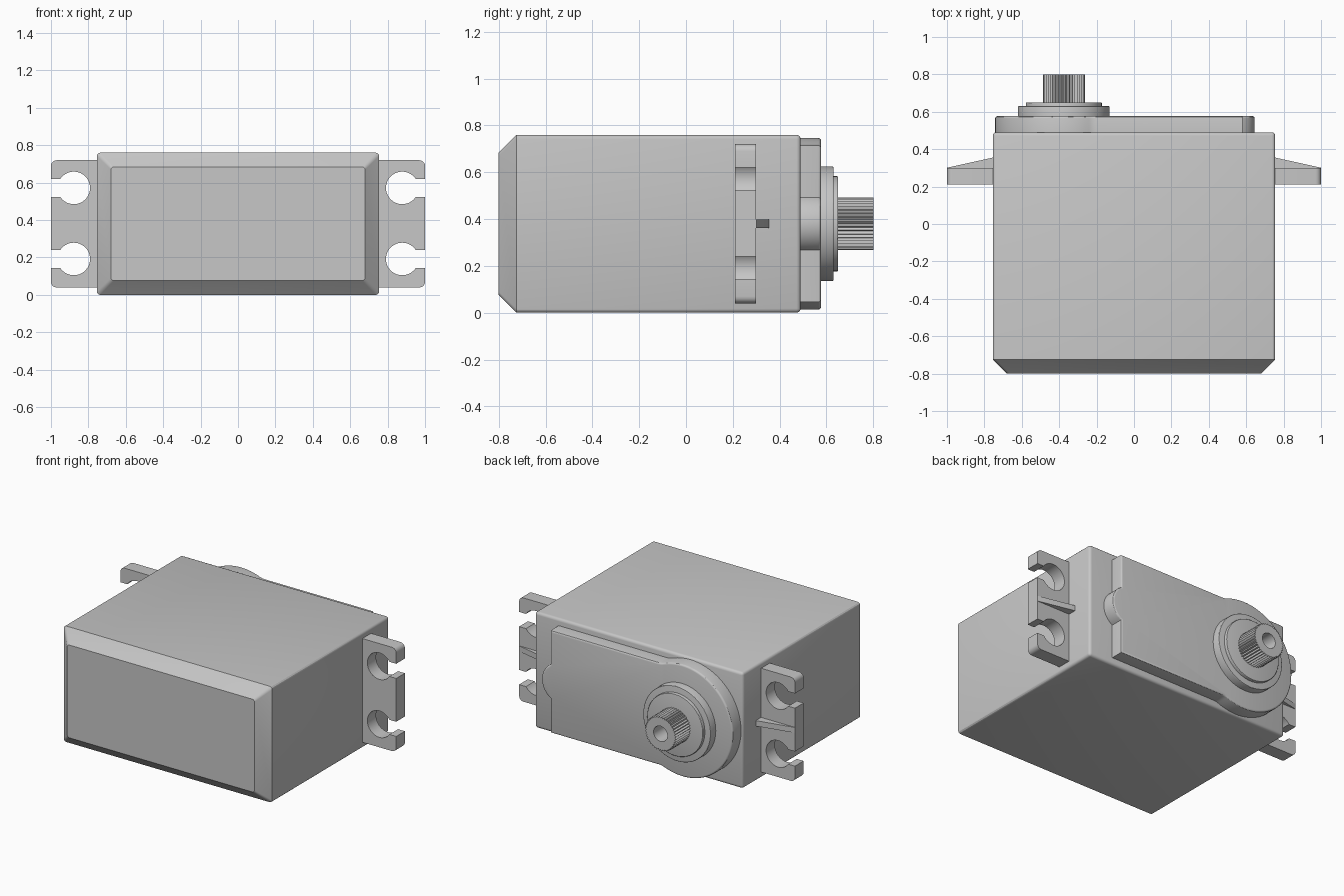
import bpy, bmesh, math
from math import pi, cos, sin, radians

if "Cube" in bpy.data.objects:
    bpy.data.objects.remove(bpy.data.objects["Cube"], do_unlink=True)

GREY = (0.57, 0.57, 0.57, 1)
plastic = bpy.data.materials.new("grey plastic")
plastic.use_nodes = True
plastic.diffuse_color = GREY
plastic.node_tree.nodes["Principled BSDF"].inputs["Base Color"].default_value = GREY

MID = 0.38          # height of the centre line
SHAFT_X = -0.375    # output shaft axis


def finish(name, bm):
    bmesh.ops.recalc_face_normals(bm, faces=bm.faces[:])
    mesh = bpy.data.meshes.new(name)
    bm.to_mesh(mesh)
    bm.free()
    mesh.materials.append(plastic)
    ob = bpy.data.objects.new(name, mesh)
    bpy.context.collection.objects.link(ob)
    bpy.ops.object.select_all(action='DESELECT')
    ob.select_set(True)
    bpy.context.view_layer.objects.active = ob
    bpy.ops.object.shade_smooth_by_angle(angle=radians(30))
    return ob


def arc(cx, cz, r, a0, a1, n):
    return [(cx + r * cos(a0 + (a1 - a0) * i / n),
             cz + r * sin(a0 + (a1 - a0) * i / n)) for i in range(n + 1)]


def loft(name, rings, bevel=0):
    """Skin (outline, y) rings, cap both ends, optionally round the last rim."""
    bm = bmesh.new()
    loops = [[bm.verts.new((x, y, z)) for x, z in pts] for pts, y in rings]
    for a, b in zip(loops, loops[1:]):
        for i in range(len(a)):
            j = (i + 1) % len(a)
            bm.faces.new((a[i], a[j], b[j], b[i]))
    bm.faces.new(loops[0])
    cap = bm.faces.new(loops[-1])
    if bevel:
        bmesh.ops.recalc_face_normals(bm, faces=bm.faces[:])
        bmesh.ops.bevel(bm, geom=list(cap.edges), offset=bevel, segments=3,
                        profile=0.5, affect='EDGES', clamp_overlap=True)
    return finish(name, bm)


# Case: box with rounded long and back edges, tapered at the front
bm = bmesh.new()
bmesh.ops.create_cube(bm, size=1)
for v in bm.verts:
    v.co = (v.co.x * 1.51, 0.49 if v.co.y > 0 else -0.725, v.co.z * 0.76 + MID)
soft = [e for e in bm.edges if max(v.co.y for v in e.verts) > 0]
bmesh.ops.bevel(bm, geom=soft, offset=0.018, segments=3, profile=0.5, affect='EDGES')
front = min(bm.faces, key=lambda f: f.calc_center_median().y)
new = bmesh.ops.extrude_face_region(bm, geom=[front])["geom"]
for v in (g for g in new if isinstance(g, bmesh.types.BMVert)):
    v.co = (v.co.x * 0.9, -0.8, MID + (v.co.z - MID) * 0.8)
if front.is_valid:
    bm.faces.remove(front)
finish("case", bm)

# Gear cover: round at the shaft end, filleted into a straight plate with an end bulge
R, HALF, FIL = 0.367, 0.335, 0.1
dx = math.sqrt((R + FIL) ** 2 - (HALF + FIL) ** 2)
turn = math.atan2(HALF + FIL, dx)
top = arc(0.516, 0, 0.129, 0, 1.05, 10) + [(0.58, HALF)]
top += arc(SHAFT_X + dx, HALF + FIL, FIL, -pi / 2, turn - pi, 5)
top += arc(SHAFT_X, 0, R, turn, pi, 32)[1:]
outline = top + [(x, -z) for x, z in reversed(top[1:-1])]
outline = [(x, z + MID) for x, z in outline]
loft("gear_cover", [(outline, 0.48), (outline, 0.577)], bevel=0.012)


# Stepped collars around the shaft
def circle(r, n=80):
    return arc(SHAFT_X, MID, r, 0, 2 * pi, n)[:-1]


loft("lower_collar", [(circle(0.245), 0.57), (circle(0.245), 0.63)], bevel=0.004)
loft("upper_collar", [(circle(0.203), 0.62), (circle(0.203), 0.65)], bevel=0.004)

# Splined output shaft with a screw hole
TEETH = 40
spline = []
for i in range(TEETH * 2):
    r = 0.113 if i % 2 else 0.103
    spline.append((SHAFT_X + r * cos(pi * i / TEETH), MID + r * sin(pi * i / TEETH)))
loft("output_shaft", [(spline, 0.64), (spline, 0.8),
                      (circle(0.05), 0.8), (circle(0.05), 0.68)])

# Mounting ears with open screw slots, plus a tapered rib on each
HOLE, SLOT, HX = 0.087, 0.048, 0.878
opening = math.asin(SLOT / HOLE)
for side, sx in (("left", 1), ("right", -1)):
    ear = [(0.74, 0.04)] + arc(0.97, 0.07, 0.03, -pi / 2, 0, 5)
    for zc in (0.192, 0.572):
        ear.append((1, zc - SLOT))
        ear += arc(HX, zc, HOLE, -opening, opening - 2 * pi, 36)
        ear.append((1, zc + SLOT))
    ear += arc(0.97, 0.69, 0.03, 0, pi / 2, 5) + [(0.74, 0.72)]
    ear = [(x * sx, z) for x, z in ear]
    loft(side + "_mounting_ear", [(ear, 0.21), (ear, 0.3)])

    bm = bmesh.new()
    wedge = [(0.74, 0.29), (1, 0.29), (1, 0.301), (0.755, 0.355), (0.74, 0.355)]
    face = bm.faces.new([bm.verts.new((x * sx, y, MID - 0.018)) for x, y in wedge])
    ext = bmesh.ops.extrude_face_region(bm, geom=[face])["geom"]
    bmesh.ops.translate(bm, vec=(0, 0, 0.036),
                        verts=[g for g in ext if isinstance(g, bmesh.types.BMVert)])
    if len([f for f in bm.faces if len(f.verts) == 5]) < 2:
        bm.faces.new(sorted((v for v in bm.verts if v.co.z < MID), key=lambda v: v.index))
    finish(side + "_ear_rib", bm)
